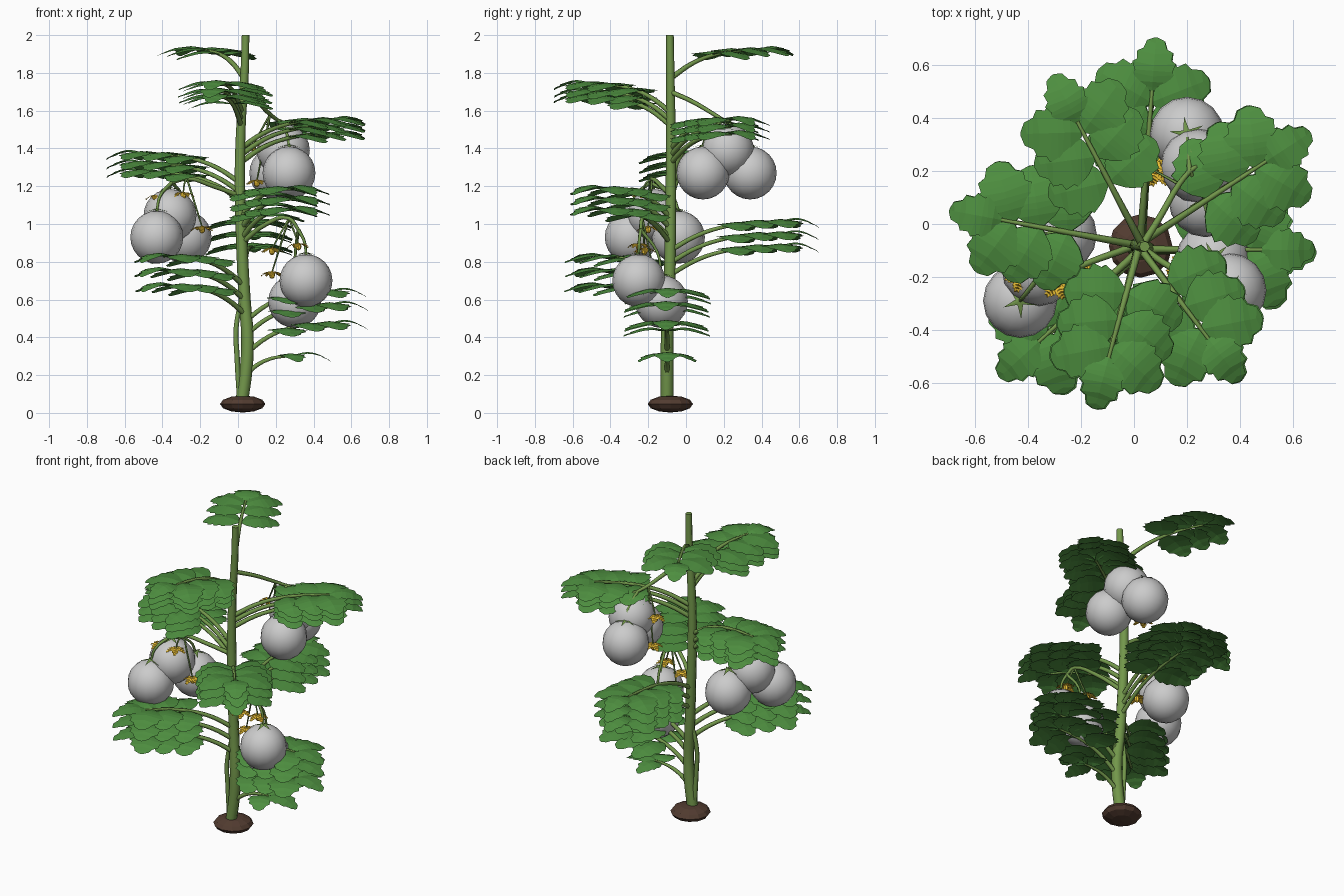
import bpy, math, random
from mathutils import Vector, Matrix

if "Cube" in bpy.data.objects:
    bpy.data.objects.remove(bpy.data.objects["Cube"])

random.seed(4)


def material(name, rgb):
    m = bpy.data.materials.new(name)
    m.diffuse_color = (*rgb, 1)
    m.use_nodes = True
    m.node_tree.nodes["Principled BSDF"].inputs["Base Color"].default_value = m.diffuse_color
    return m


LEAF = material("leaf_green", (0.075, 0.27, 0.05))
STEM = material("stem_green", (0.17, 0.31, 0.07))
YELLOW = material("petal_yellow", (0.95, 0.6, 0.04))
BROWN = material("soil_brown", (0.085, 0.045, 0.03))


def mesh_object(name, verts, faces, mat):
    me = bpy.data.meshes.new(name)
    me.from_pydata(verts, [], faces)
    ob = bpy.data.objects.new(name, me)
    bpy.context.collection.objects.link(ob)
    me.materials.append(mat)
    return ob


def tubes(name, paths, sides=2):
    """Smooth tapered tubes; every path is a list of (x, y, z, radius)."""
    cu = bpy.data.curves.new(name, 'CURVE')
    cu.dimensions = '3D'
    cu.bevel_depth = 1.0
    cu.bevel_resolution = sides
    cu.resolution_u = 4
    cu.use_fill_caps = True
    for path in paths:
        sp = cu.splines.new('BEZIER')
        sp.bezier_points.add(len(path) - 1)
        for bp, p in zip(sp.bezier_points, path):
            bp.co = p[:3]
            bp.radius = p[3]
            bp.handle_left_type = bp.handle_right_type = 'AUTO'
    ob = bpy.data.objects.new(name, cu)
    bpy.context.collection.objects.link(ob)
    cu.materials.append(STEM)
    bpy.ops.object.select_all(action='DESELECT')
    ob.select_set(True)
    bpy.context.view_layer.objects.active = ob
    bpy.ops.object.convert(target='MESH')
    return ob


def ball(name, loc, r, seg, rings, squash=1.0, mat=None):
    bpy.ops.mesh.primitive_uv_sphere_add(segments=seg, ring_count=rings, radius=r, location=loc)
    ob = bpy.context.object
    ob.name = name
    ob.scale.z = squash
    if mat:
        ob.data.materials.append(mat)
    return ob


# Soil mound and main stem
ball("soil_mound", (0.025, -0.083, 0.047), 0.12, 12, 6, 0.375, BROWN)
TRUNK = [(0.02, -0.1, 0.06, 0.034), (0.045, -0.1, 0.25, 0.034), (0.05, -0.1, 0.4, 0.033),
         (0.035, -0.09, 0.6, 0.032), (0.02, -0.083, 0.9, 0.03), (0.01, -0.08, 1.2, 0.028),
         (0.015, -0.08, 1.5, 0.025), (0.035, -0.083, 1.8, 0.022), (0.04, -0.085, 2.0, 0.02)]
tubes("main_stem", [TRUNK], 2)
tubes("side_stem", [[(0.01, -0.1, 0.08, 0.016), (-0.005, -0.1, 0.3, 0.014),
                     (-0.01, -0.1, 0.45, 0.013), (0.03, -0.09, 0.65, 0.012)]])


def trunk_at(z):
    for a, b in zip(TRUNK, TRUNK[1:]):
        if z <= b[2]:
            return Vector(a[:3]).lerp(Vector(b[:3]), (z - a[2]) / (b[2] - a[2]))
    return Vector(TRUNK[-1][:3])


# Toothed, arched leaflet running along the given heading
def leaflet(verts, faces, root, heading, length, width, arch, droop):
    n = 10
    base = len(verts)
    rot = Matrix.Rotation(heading, 3, 'Z')
    for i in range(n + 1):
        t = i / n
        w = width / 2 * max(0.03, math.sin(math.pi * t ** 0.85)) ** 0.7
        w *= 1.08 if i % 2 else 0.92
        z = arch * math.sin(math.pi * t) - droop * t * t
        for s in (-1, 0, 1):
            ahead = 0.01 if (i % 2 and s) else 0
            verts.append(root + rot @ Vector((length * t + ahead, s * w, z - abs(s) * w * 0.12)))
    for i in range(n):
        for s in (0, 1):
            a = base + 3 * i + s
            faces.append((a, a + 1, a + 4, a + 3))


# Compound leaf: petiole plus a tip leaflet and paired side leaflets
petioles = []


def compound_leaf(name, angle, z_top, reach, pairs, size=1.0, rise=0.15, side=0.235):
    start = trunk_at(z_top - rise)
    end = reach - 0.2 * size
    out = Vector((math.cos(angle), math.sin(angle), 0))

    def point(r):
        k = 1 - r / end
        return start + out * r + Vector((0, 0, rise * (1 - k ** 2.7)))

    petioles.append([(*point(end * f), 0.015 - 0.008 * f) for f in (0, 0.25, 0.5, 0.75, 1)])
    verts, faces = [], []
    leaflet(verts, faces, point(end - 0.01), angle, 0.21 * size, 0.155 * size, 0.028, 0.03)
    for i in range(pairs):
        r = end - (0.045 + 0.105 * i) * size
        for s in (-1, 1):
            leaflet(verts, faces, point(r), angle + s * math.radians(64 + 6 * i),
                    side, side * 0.87, 0.022, 0.03)
    mesh_object(name, verts, faces, LEAF)


# Leaf groups climb the stem in golden-angle steps: leaf heights, reach
GROUPS = [((0.47, 0.57, 0.64), 0.64), ((0.67, 0.75, 0.825), 0.73), ((0.88, 0.945, 1.01), 0.79),
          ((1.075, 1.13, 1.185), 0.64), ((1.275, 1.32, 1.37), 0.72), ((1.475, 1.515, 1.55), 0.78),
          ((1.67, 1.70, 1.74), 0.64), ((1.92,), 0.73)]
for g, (heights, reach) in enumerate(GROUPS):
    for j, z in enumerate(heights):
        angle = math.radians(-137.5 * g + random.uniform(-1, 1))
        compound_leaf(f"leaf_{g + 1}_{j + 1}", angle, z, reach, 3)
compound_leaf("leaf_lowest", 0.0, 0.30, 0.455, 1, 1.0, 0.10, 0.165)
tubes("petioles", petioles, 1)


# Five-pointed star cap, used for sepals and flowers
def star(name, loc, r_out, r_in, drop, mat, points=5, twist=0.0):
    loc = Vector(loc)
    verts, n = [loc], points * 2
    for i in range(n):
        a = math.pi * i / points + twist
        r, d = (r_in, drop * 0.3) if i % 2 else (r_out, drop)
        verts.append(loc + Vector((r * math.cos(a), r * math.sin(a), -d)))
    faces = [(0, i + 1, (i + 1) % n + 1) for i in range(n)]
    return mesh_object(name, verts, faces, mat)


# Flower: five broad drooping petals around a centre cone
def flower(name, loc, twist):
    verts, faces = [], []
    for i in range(5):
        leaflet(verts, faces, loc, twist + i * math.tau / 5, 0.056, 0.04, 0.006, 0.022)
    mesh_object(name + "_petals", verts, faces, YELLOW)
    ball(name + "_centre", loc - Vector((0, 0, 0.014)), 0.016, 8, 6, 1.3, YELLOW)


# Trusses: arm path, fruit centres, flower positions
TRUSSES = [
    ([(0.02, -0.083, 0.9), (0.15, -0.17, 1.0), (0.27, -0.23, 1.03), (0.32, -0.24, 0.97)],
     [(0.36, -0.25, 0.70), (0.30, -0.13, 0.59)],
     [(0.32, -0.25, 0.895), (0.18, -0.22, 0.87), (0.18, -0.17, 0.745)]),
    ([(0.01, -0.08, 1.15), (-0.13, -0.13, 1.2), (-0.27, -0.18, 1.24), (-0.35, -0.19, 1.22)],
     [(-0.43, -0.29, 0.93), (-0.36, -0.17, 1.045), (-0.28, -0.04, 0.93)],
     [(-0.43, -0.2, 1.15), (-0.29, -0.23, 1.165), (-0.19, -0.2, 0.985)]),
    ([(0.03, -0.083, 1.7), (0.1, 0.03, 1.65), (0.17, 0.15, 1.58), (0.21, 0.2, 1.55)],
     [(0.27, 0.09, 1.27), (0.24, 0.22, 1.39), (0.20, 0.34, 1.27)],
     [(0.08, 0.2, 1.42), (0.10, 0.2, 1.23)]),
]
R = 0.14
for k, (arm, fruits, flowers) in enumerate(TRUSSES, 1):
    paths = [[(*p, 0.014 - 0.0015 * i) for i, p in enumerate(arm)]]
    tip, mid = Vector(arm[-1]), Vector(arm[-2])
    for j, c in enumerate(fruits, 1):
        # Fruit with sepals and its hanging stalk
        ball(f"fruit_{k}_{j}", c, R, 16, 12)
        bpy.ops.object.shade_smooth()
        top = Vector(c) + Vector((0, 0, R))
        star(f"sepals_{k}_{j}", top + Vector((0, 0, 0.012)), 0.068, 0.018, 0.018, STEM, 5, j)
        bend = tip.lerp(top, 0.5)
        bend.x, bend.y = top.x * 0.8 + tip.x * 0.2, top.y * 0.8 + tip.y * 0.2
        paths.append([(*tip, 0.01), (*bend, 0.008), (*top, 0.007)])
    for j, c in enumerate(flowers, 1):
        # Flower with its stalk
        p = Vector(c)
        flower(f"flower_{k}_{j}", p, j * 0.7)
        above = p.lerp(mid, 0.35)
        above.z = max(above.z, p.z + 0.05)
        paths.append([(*mid, 0.006), (*above, 0.005), (*p, 0.004)])
    tubes(f"truss_{k}", paths, 1)
